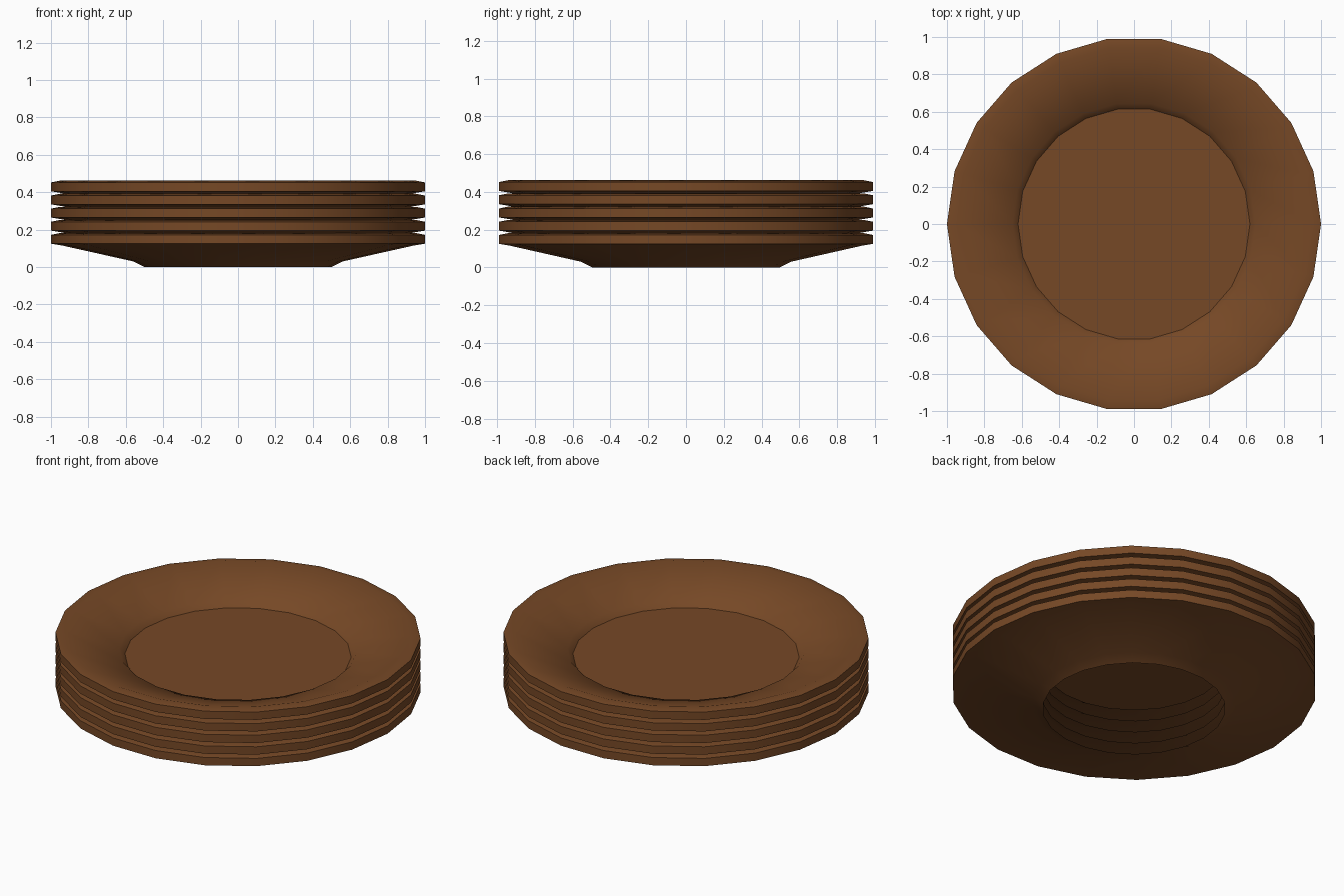
import bpy, bmesh, math

if "Cube" in bpy.data.objects:
    bpy.data.objects.remove(bpy.data.objects["Cube"])

SIDES, PLATES, SPACING = 22, 5, 0.07

brown = bpy.data.materials.new("brown_glaze")
brown.diffuse_color = (0.181, 0.065, 0.019, 1)
brown.use_nodes = True
brown.node_tree.nodes["Principled BSDF"].inputs["Base Color"].default_value = brown.diffuse_color

# plate cross-section (radius, height): open foot, underside, rim, lip, well
PROFILE = [(0.5, 0.0), (0.56, 0.03), (0.94, 0.115), (1.0, 0.125),
           (1.0, 0.172), (0.95, 0.182), (0.65, 0.083), (0.62, 0.05)]


def make_plate(name, z0, with_floor):
    bm = bmesh.new()
    rings = []
    for r, z in PROFILE:
        rings.append([bm.verts.new((r * math.cos(2 * math.pi * i / SIDES),
                                    r * math.sin(2 * math.pi * i / SIDES), z))
                      for i in range(SIDES)])
    for a, b in zip(rings, rings[1:]):
        for i in range(SIDES):
            j = (i + 1) % SIDES
            bm.faces.new((a[i], a[j], b[j], b[i]))
    # flat eating surface, only on the uppermost plate
    if with_floor:
        bm.faces.new(rings[-1])
    mesh = bpy.data.meshes.new(name)
    bm.to_mesh(mesh)
    bm.free()
    mesh.materials.append(brown)
    ob = bpy.data.objects.new(name, mesh)
    ob.location.z = z0
    bpy.context.collection.objects.link(ob)
    bpy.ops.object.select_all(action='DESELECT')
    ob.select_set(True)
    bpy.context.view_layer.objects.active = ob
    bpy.ops.object.shade_smooth_by_angle(angle=math.radians(40))
    return ob


# stack of plates
for k in range(PLATES):
    make_plate(f"plate_{k + 1}", k * SPACING, k == PLATES - 1)
